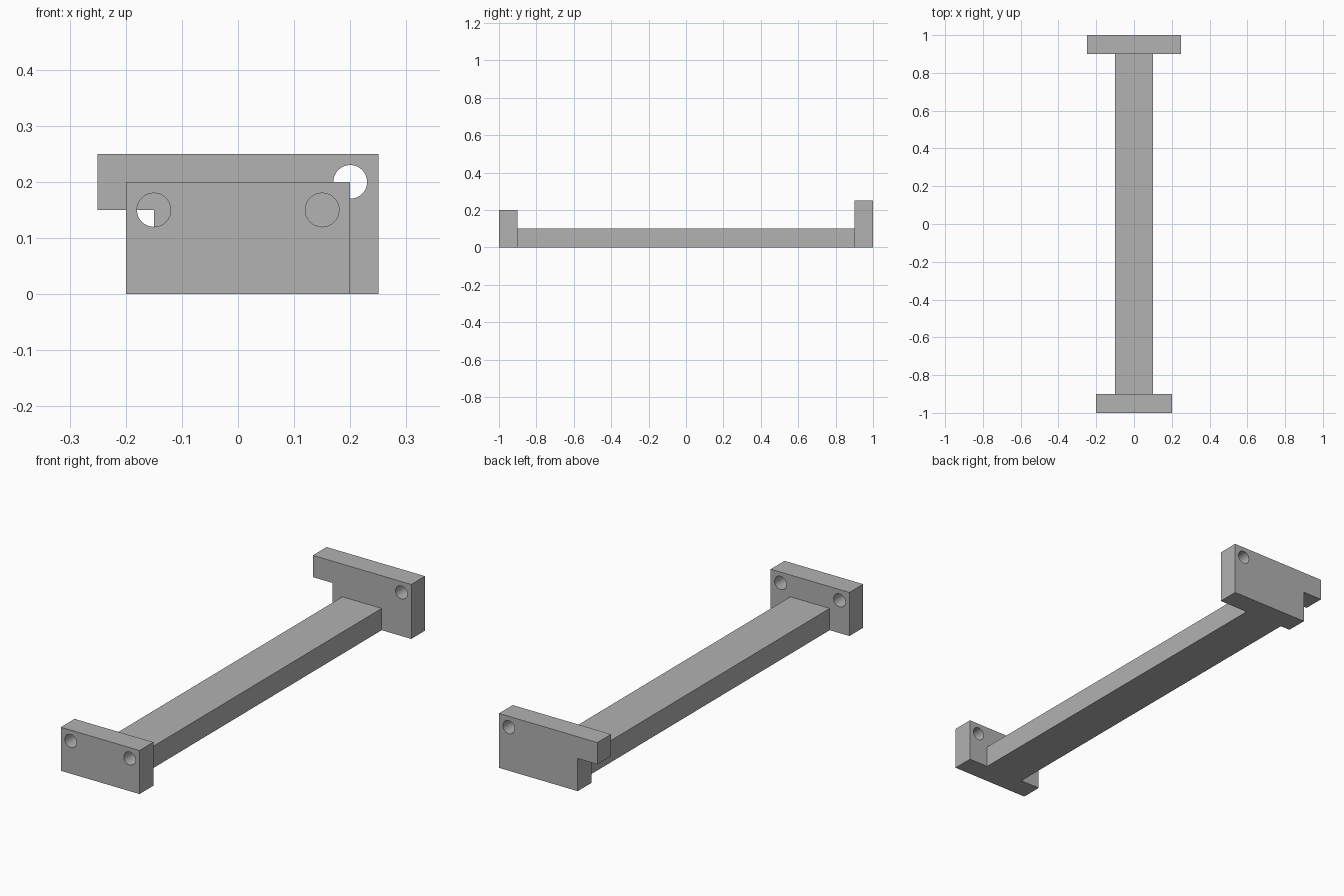
import bpy
import bmesh
import math
from mathutils import Vector

# Remove the default cube
cube = bpy.data.objects.get("Cube")
if cube:
    bpy.data.objects.remove(cube, do_unlink=True)

# Single flat grey
grey = bpy.data.materials.new("plain grey")
grey.use_nodes = True
colour = (0.445, 0.445, 0.445, 1)
grey.diffuse_color = colour
grey.node_tree.nodes["Principled BSDF"].inputs["Base Color"].default_value = colour

HOLE_RADIUS = 0.03


def prism(name, profile, y0, y1):
    """Extrude an x-z profile from y0 to y1."""
    bm = bmesh.new()
    face = bm.faces.new([bm.verts.new((x, y0, z)) for x, z in profile])
    out = bmesh.ops.extrude_face_region(bm, geom=[face])
    verts = [v for v in out["geom"] if isinstance(v, bmesh.types.BMVert)]
    bmesh.ops.translate(bm, verts=verts, vec=Vector((0, y1 - y0, 0)))
    bmesh.ops.recalc_face_normals(bm, faces=bm.faces)
    mesh = bpy.data.meshes.new(name)
    bm.to_mesh(mesh)
    bm.free()
    mesh.materials.append(grey)
    obj = bpy.data.objects.new(name, mesh)
    bpy.context.collection.objects.link(obj)
    return obj


def rect(x0, x1, z0, z1):
    return [(x0, z0), (x1, z0), (x1, z1), (x0, z1)]


def drill(plate, x, y, z):
    """Cut a round screw hole through the plate along y."""
    bpy.ops.mesh.primitive_cylinder_add(
        vertices=48, radius=HOLE_RADIUS, depth=0.3,
        location=(x, y, z), rotation=(math.pi / 2, 0, 0))
    cutter = bpy.context.object
    cutter.name = "hole_cutter"
    cutter.hide_render = True
    cutter.data.materials.append(grey)
    mod = plate.modifiers.new("hole", 'BOOLEAN')
    mod.operation = 'DIFFERENCE'
    mod.solver = 'EXACT'
    mod.object = cutter
    bpy.ops.object.select_all(action='DESELECT')
    plate.select_set(True)
    bpy.context.view_layer.objects.active = plate
    bpy.ops.object.modifier_apply(modifier=mod.name)
    bpy.data.objects.remove(cutter, do_unlink=True)
    bpy.ops.object.shade_smooth_by_angle(angle=math.radians(30))


# Long connecting bar
prism("connecting_bar", rect(-0.1, 0.1, 0, 0.1), -0.9, 0.9)

# Front mounting plate with two holes
front_plate = prism("front_plate", rect(-0.2, 0.2, 0, 0.2), -1, -0.9)
for side in (-1, 1):
    drill(front_plate, side * 0.15, -0.95, 0.15)

# Back mounting plate, notched below its right end, with one hole
back_profile = [(-0.15, 0), (0.25, 0), (0.25, 0.25),
                (-0.25, 0.25), (-0.25, 0.15), (-0.15, 0.15)]
back_plate = prism("back_plate", back_profile, 0.9, 1)
drill(back_plate, 0.2, 0.95, 0.2)
